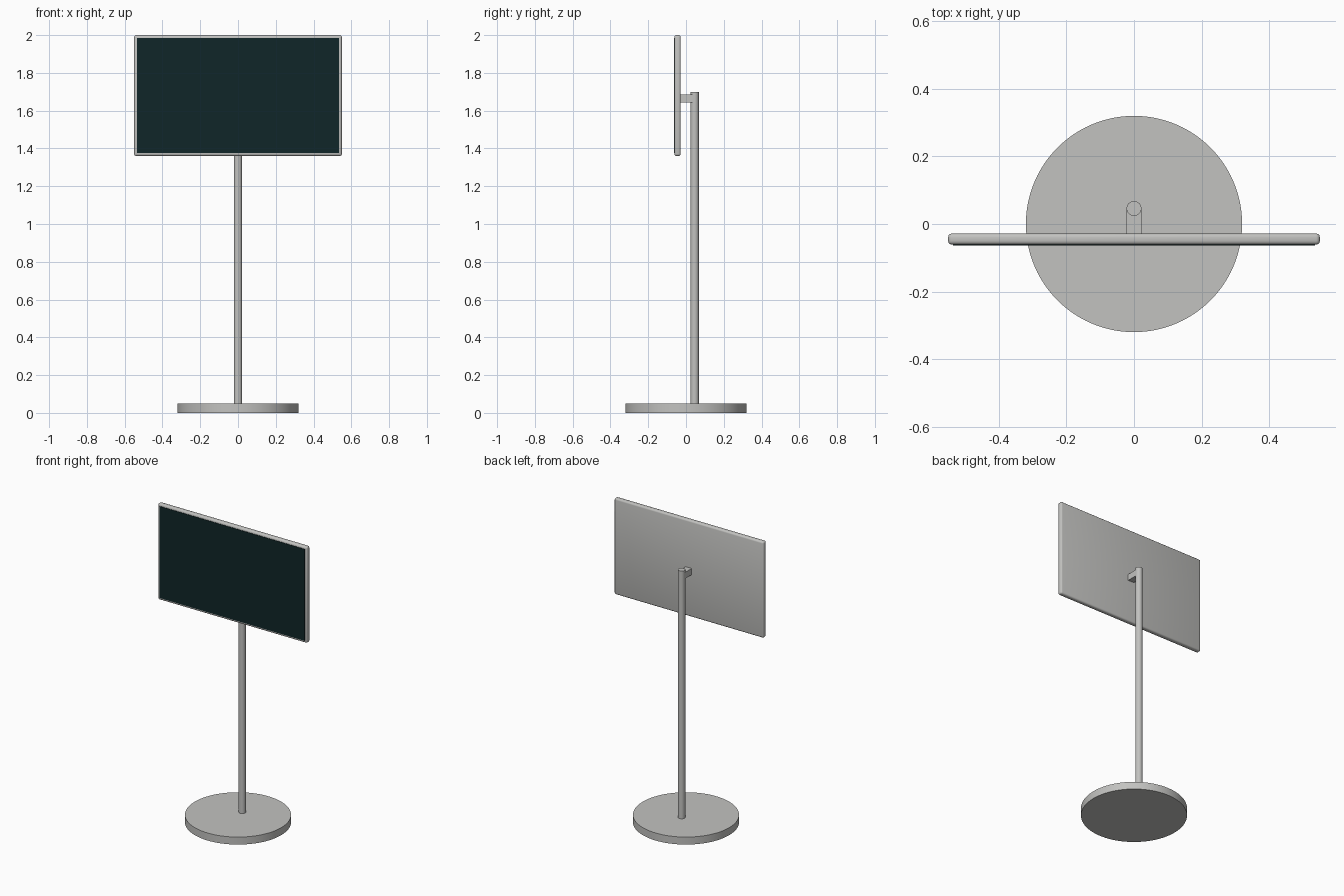
import bpy
import math

cube = bpy.data.objects.get("Cube")
if cube:
    bpy.data.objects.remove(cube, do_unlink=True)


def make_material(name, rgb):
    mat = bpy.data.materials.new(name)
    mat.use_nodes = True
    color = (*rgb, 1.0)
    mat.diffuse_color = color
    mat.node_tree.nodes["Principled BSDF"].inputs["Base Color"].default_value = color
    return mat


def finish(name, mat, bevel=0.0, segments=3):
    obj = bpy.context.object
    obj.name = name
    obj.data.materials.append(mat)
    if bevel:
        mod = obj.modifiers.new("Rounded edges", 'BEVEL')
        mod.width = bevel
        mod.segments = segments
        bpy.ops.object.modifier_apply(modifier=mod.name)
    bpy.ops.object.shade_smooth_by_angle(angle=math.radians(35))
    return obj


def box(name, low, high, mat, bevel=0.0):
    center = [(a + b) / 2 for a, b in zip(low, high)]
    bpy.ops.mesh.primitive_cube_add(size=1, location=center)
    bpy.context.object.scale = [b - a for a, b in zip(low, high)]
    bpy.ops.object.transform_apply(location=False, rotation=False, scale=True)
    return finish(name, mat, bevel)


def cylinder(name, radius, bottom, top, y, mat, sides):
    bpy.ops.mesh.primitive_cylinder_add(
        vertices=sides, radius=radius, depth=top - bottom,
        location=(0, y, (bottom + top) / 2))
    return finish(name, mat)


silver = make_material("warm light grey", (0.54, 0.54, 0.525))
glass = make_material("dark teal screen", (0.005, 0.019, 0.021))

# Stand
cylinder("base_disc", 0.32, 0.0, 0.05, 0.0, silver, 96)
cylinder("pole", 0.022, 0.05, 1.70, 0.046, silver, 48)
box("mount_arm", (-0.022, -0.032, 1.643), (0.022, 0.046, 1.685), silver)

# Display
box("screen_housing", (-0.55, -0.061, 1.36), (0.55, -0.028, 2.0), silver, bevel=0.011)
box("screen", (-0.535, -0.064, 1.375), (0.535, -0.059, 1.985), glass)
